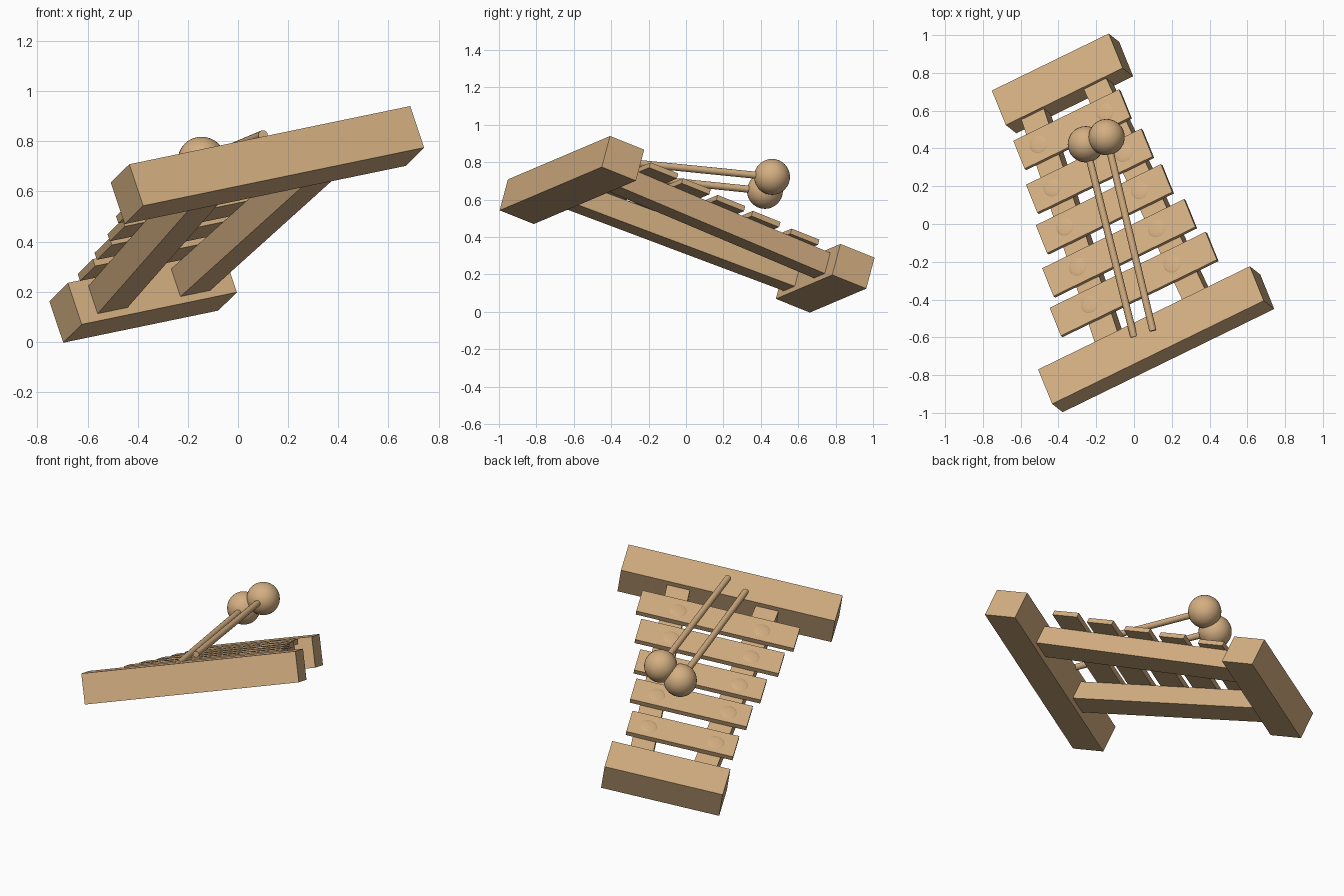
import bpy, math
from mathutils import Vector, Matrix

if "Cube" in bpy.data.objects:
    bpy.data.objects.remove(bpy.data.objects["Cube"])

# Tilted frame of the instrument: U along the bars, V along its length, W up
O = Vector((0.1175, -0.61, 0.705))
U = Vector((0.884, 0.431, 0.183)).normalized()
V = Vector((-0.352, 0.868, -0.348))
V = (V - U * V.dot(U)).normalized()
W = U.cross(V)
FRAME = Matrix.Translation(O) @ Matrix((U, V, W)).transposed().to_4x4()

wood = bpy.data.materials.new("tan wood")
wood.diffuse_color = (0.658, 0.429, 0.223, 1)
wood.use_nodes = True
wood.node_tree.nodes["Principled BSDF"].inputs["Base Color"].default_value = wood.diffuse_color


def finish(name, smooth=False):
    ob = bpy.context.object
    ob.name = name
    ob.data.materials.append(wood)
    if smooth:
        bpy.ops.object.shade_smooth_by_angle(angle=math.radians(40))
    return ob


def box(name, center, size, yaw=0.0):
    bpy.ops.mesh.primitive_cube_add(size=1)
    ob = finish(name)
    ob.matrix_world = (FRAME @ Matrix.Translation(center)
                       @ Matrix.Rotation(yaw, 4, 'Z') @ Matrix.Diagonal((*size, 1)))


# End blocks
box("large_end_block", (0, 0, 0), (1.268, 0.21, 0.18))
box("small_end_block", (0.049, 1.534, 0), (0.70, 0.21, 0.18))

# Converging rails under the bars
for name, u0, u1 in (("left_rail", -0.235, -0.151), ("right_rail", 0.29, 0.2225)):
    box(name, ((u0 + u1) / 2, 0.767, 0), (0.135, 1.40, 0.12),
        -math.atan2(u1 - u0, 1.325))

# Sounding bars with a low domed peg over each rail
bars = [(0.015, 0.305, 0.934), (0.016, 0.525, 0.85), (0.021, 0.76, 0.75),
        (0.024, 0.99, 0.69), (0.021, 1.245, 0.633)]
for i, (u, v, length) in enumerate(bars, 1):
    box(f"bar_{i}", (u, v, 0.075), (length, 0.17, 0.03))
    for side, pu in (("left", -0.245 + 0.073 * (v - 0.31)),
                     ("right", 0.25 - 0.03 * (v - 0.31))):
        bpy.ops.mesh.primitive_uv_sphere_add(segments=24, ring_count=12, radius=1)
        peg = finish(f"peg_{i}_{side}", True)
        peg.matrix_world = (FRAME @ Matrix.Translation((pu, v + 0.005, 0.088))
                            @ Matrix.Diagonal((0.05, 0.05, 0.008, 1)))

# Mallets: ball head and thin stick
for i, (head, tail) in enumerate((((-0.145, 0.46, 0.722), (0.10, -0.565, 0.825)),
                                  ((-0.255, 0.422, 0.647), (0.0, -0.598, 0.752))), 1):
    head, tail = Vector(head), Vector(tail)
    bpy.ops.mesh.primitive_uv_sphere_add(segments=32, ring_count=16, radius=0.096, location=head)
    finish(f"mallet_head_{i}", True)
    d = head - tail
    bpy.ops.mesh.primitive_cylinder_add(vertices=16, radius=0.019, depth=d.length,
                                        location=(head + tail) / 2,
                                        rotation=d.to_track_quat('Z', 'Y').to_euler())
    finish(f"mallet_stick_{i}", True)
